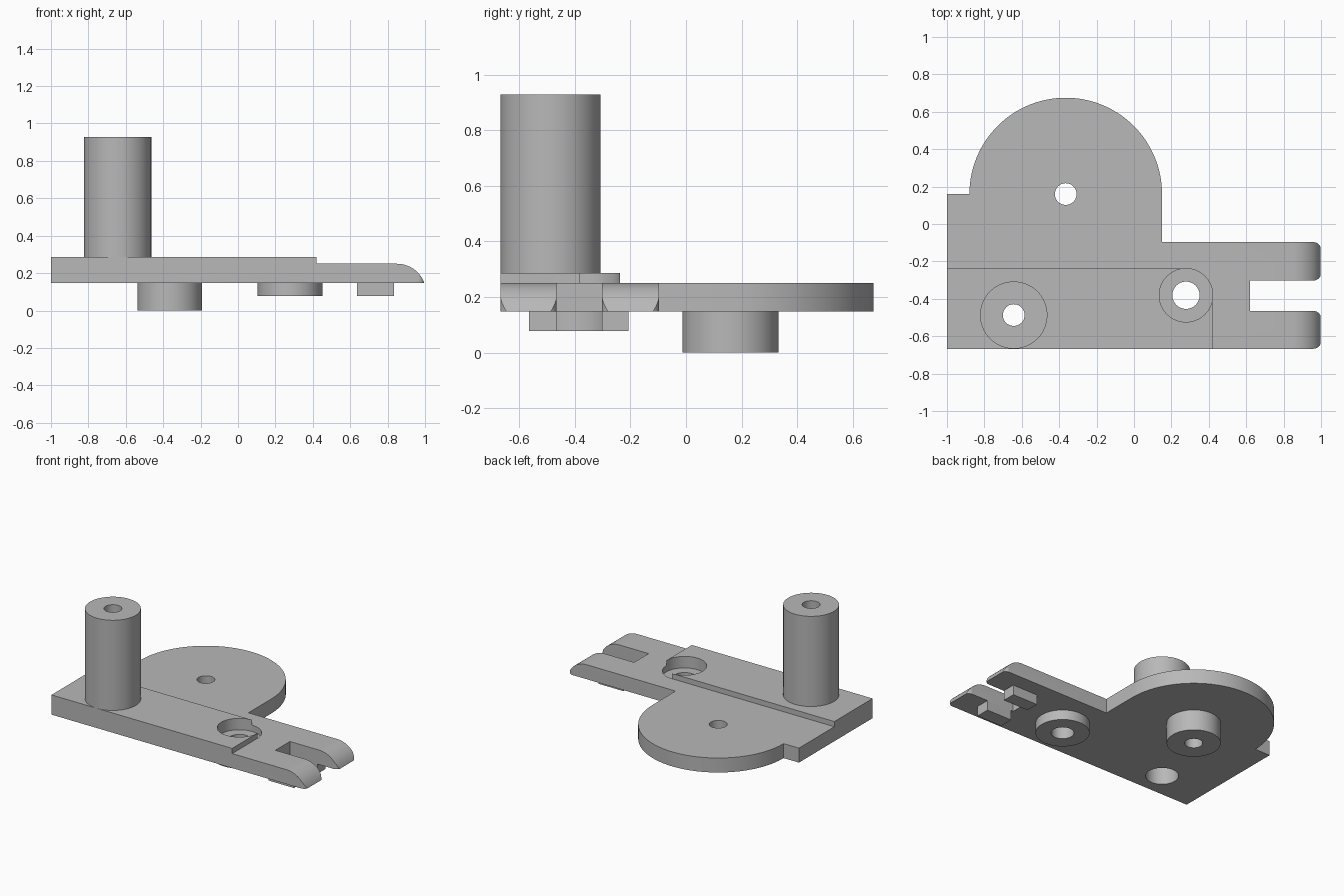
import bpy, bmesh, math

if "Cube" in bpy.data.objects:
    bpy.data.objects.remove(bpy.data.objects["Cube"], do_unlink=True)

grey = bpy.data.materials.new("plain grey")
grey.use_nodes = True
grey.diffuse_color = (0.48, 0.48, 0.48, 1)
grey.node_tree.nodes["Principled BSDF"].inputs["Base Color"].default_value = (0.48, 0.48, 0.48, 1)


def arc(cx, cy, r, a0, a1, n):
    """Points on an arc, angles in degrees."""
    angles = [math.radians(a0 + (a1 - a0) * i / n) for i in range(n + 1)]
    return [(cx + r * math.cos(a), cy + r * math.sin(a)) for a in angles]


def make(name, bm):
    bmesh.ops.recalc_face_normals(bm, faces=bm.faces)
    mesh = bpy.data.meshes.new(name)
    bm.to_mesh(mesh)
    bm.free()
    mesh.materials.append(grey)
    ob = bpy.data.objects.new(name, mesh)
    bpy.context.collection.objects.link(ob)
    return ob


def prism(name, outline, lo, hi, along_y=False):
    """Extrude an outline along z, or an x-z outline along y."""
    bm = bmesh.new()
    place = (lambda a, b: (a, lo, b)) if along_y else (lambda a, b: (a, b, lo))
    face = bm.faces.new([bm.verts.new(place(a, b)) for a, b in outline])
    moved = bmesh.ops.extrude_face_region(bm, geom=[face])["geom"]
    step = (0, hi - lo, 0) if along_y else (0, 0, hi - lo)
    bmesh.ops.translate(bm, vec=step, verts=[v for v in moved if isinstance(v, bmesh.types.BMVert)])
    return make(name, bm)


def lathe(name, cx, cy, profile, n=64):
    """Revolve a closed (radius, z) profile into a hollow ring."""
    bm = bmesh.new()
    rings = []
    for i in range(n):
        a = 2 * math.pi * i / n
        rings.append([bm.verts.new((cx + r * math.cos(a), cy + r * math.sin(a), z)) for r, z in profile])
    m = len(profile)
    for i in range(n):
        p, q = rings[i], rings[(i + 1) % n]
        for k in range(m):
            bm.faces.new((p[k], q[k], q[(k + 1) % m], p[(k + 1) % m]))
    return make(name, bm)


def drill(cx, cy, r, lo, hi):
    return prism("cutter", arc(cx, cy, r, 0, 360, 64)[:-1], lo, hi)


def cut(ob, cutters):
    """Subtract the cutters, bake the result and delete them."""
    for c in cutters:
        mod = ob.modifiers.new("cut", 'BOOLEAN')
        mod.operation = 'DIFFERENCE'
        mod.solver = 'EXACT'
        mod.object = c
    bpy.context.view_layer.update()
    baked = bpy.data.meshes.new_from_object(ob.evaluated_get(bpy.context.evaluated_depsgraph_get()))
    ob.modifiers.clear()
    ob.data = baked
    for c in cutters:
        bpy.data.objects.remove(c, do_unlink=True)


BOTTOM, PLATE, STEP, TOP = 0.147, 0.25, 0.287, 0.928
FRONT = -0.667
POST = (-0.643, -0.487)
PIVOT = (-0.365, 0.16)
SCREW = (0.278, -0.381)
F = 0.04                                   # fillet of the fork tips
parts = []

# Base plate: round lobe at the back, two-pronged fork on the left
outline = [(-1, FRONT)]
outline += arc(1 - F, FRONT + F, F, -90, 0, 8) + arc(1 - F, -0.465 - F, F, 0, 90, 8)
outline += [(0.62, -0.465), (0.62, -0.302)]
outline += arc(1 - F, -0.302 + F, F, -90, 0, 8) + arc(1 - F, -0.097 - F, F, 0, 90, 8)
outline += [(0.15, -0.097)] + arc(*PIVOT, 0.515, 0, 180, 64) + [(-1, 0.16)]
plate = prism("base_plate", outline, BOTTOM, PLATE)

# Rounded noses of the fork, plus the drilled holes
r = 0.155
nose = arc(0.85, PLATE - r, r, 90, 14, 20) + [(1.1, 0.1), (1.1, 0.4), (0.85, 0.4)]
cut(plate, [
    prism("cutter", nose, -1, 0.2, along_y=True),
    drill(*POST, 0.105, 0, 0.5),
    drill(*PIVOT, 0.058, 0, 0.5),
    drill(*SCREW, 0.143, 0.205, 0.5),
    drill(*SCREW, 0.073, 0, 0.5),
])
parts.append(plate)

# Raised step, its corner opened by the screw recess
step_outline = [(-1, FRONT), (SCREW[0] + 0.143, FRONT)]
step_outline += arc(*SCREW, 0.143, 0, -270, 48) + [(-1, SCREW[1] + 0.143)]
step = prism("raised_step", step_outline, PLATE, STEP)
cut(step, [drill(*POST, 0.105, 0, 0.5)])
parts.append(step)

# Tall post, counterbored from below
parts.append(lathe("post", *POST, [
    (0.105, STEP), (0.18, STEP), (0.18, TOP), (0.058, TOP), (0.058, 0.795), (0.105, 0.795)]))

# Bosses under the plate
for name, centre, hole, low in (("pivot_boss", PIVOT, 0.058, 0.0), ("screw_boss", SCREW, 0.073, 0.077)):
    parts.append(lathe(name, *centre, [(hole, low), (0.173, low), (0.173, BOTTOM), (hole, BOTTOM)]))

# Small blocks under the fork prongs
for name, y0, y1 in (("front_fork_block", -0.565, -0.465), ("back_fork_block", -0.302, -0.207)):
    box = [(0.637, y0), (0.835, y0), (0.835, y1), (0.637, y1)]
    parts.append(prism(name, box, 0.077, BOTTOM))

# Smooth the round walls, keep edges sharp
bpy.ops.object.select_all(action='DESELECT')
for ob in parts:
    ob.select_set(True)
bpy.context.view_layer.objects.active = plate
bpy.ops.object.shade_smooth_by_angle(angle=math.radians(30))
